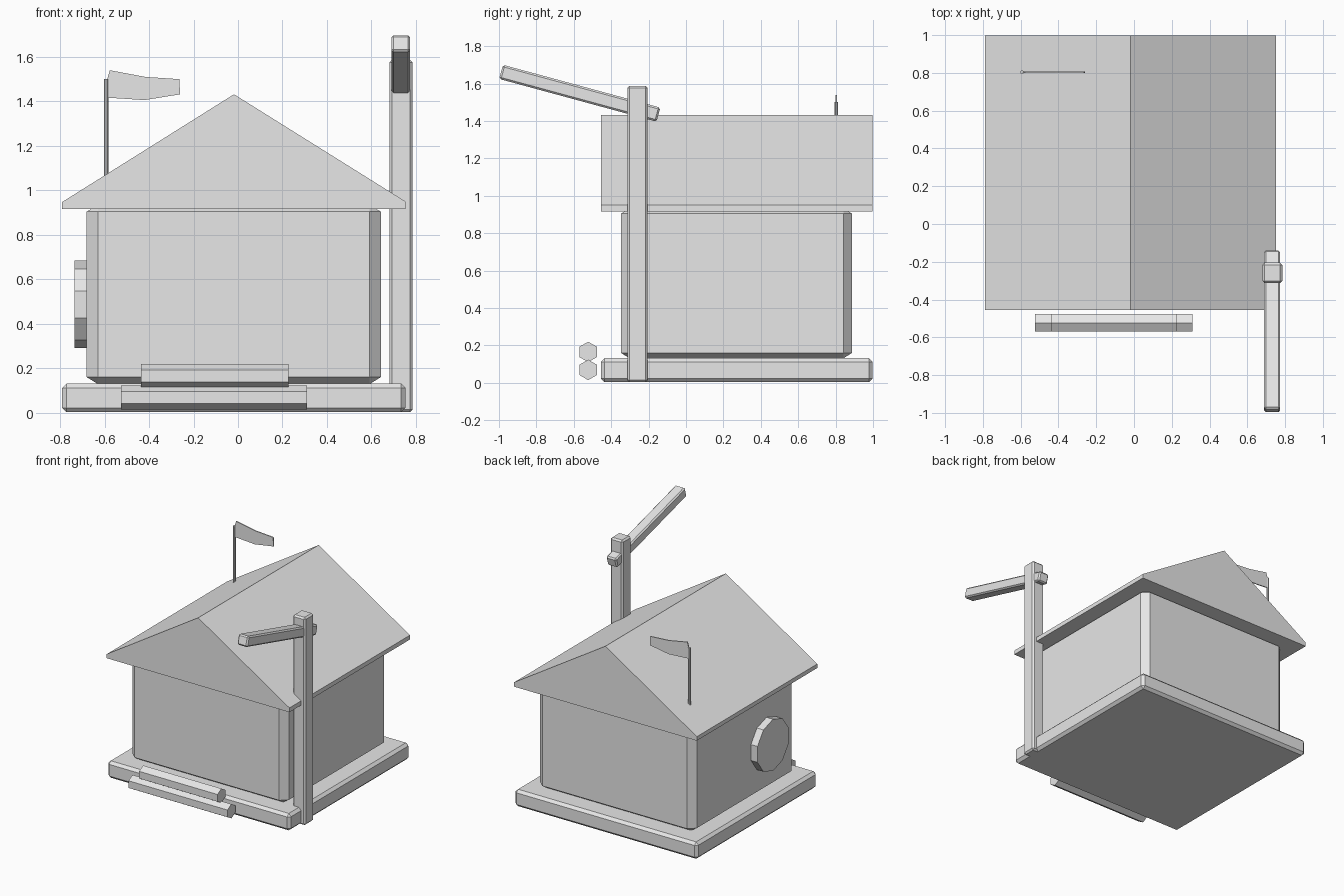
import bpy, bmesh, math
from mathutils import Matrix

if "Cube" in bpy.data.objects:
    bpy.data.objects.remove(bpy.data.objects["Cube"])

grey = bpy.data.materials.new("plain_grey")
grey.diffuse_color = (0.8, 0.8, 0.8, 1)
grey.use_nodes = True
grey.node_tree.nodes["Principled BSDF"].inputs["Base Color"].default_value = grey.diffuse_color


def finish(name, bm):
    bmesh.ops.recalc_face_normals(bm, faces=bm.faces)
    mesh = bpy.data.meshes.new(name)
    bm.to_mesh(mesh)
    bm.free()
    mesh.materials.append(grey)
    obj = bpy.data.objects.new(name, mesh)
    bpy.context.collection.objects.link(obj)
    return obj


def box(name, lo, hi, bevel, unit_bevel=False):
    """Chamfered box; unit_bevel stretches the chamfer along with the box."""
    size = [b - a for a, b in zip(lo, hi)]
    bm = bmesh.new()
    bmesh.ops.create_cube(bm, size=1)
    if not unit_bevel:
        bmesh.ops.scale(bm, vec=size, verts=bm.verts)
    bmesh.ops.bevel(bm, geom=bm.edges[:], offset=bevel, segments=1,
                    profile=0.5, affect='EDGES')
    if unit_bevel:
        bmesh.ops.scale(bm, vec=size, verts=bm.verts)
    obj = finish(name, bm)
    obj.location = [(a + b) / 2 for a, b in zip(lo, hi)]
    return obj


def extrude_xz(name, profile, y0, y1):
    """Solid from an x-z outline, extruded along y."""
    bm = bmesh.new()
    face = bm.faces.new([bm.verts.new((x, y0, z)) for x, z in profile])
    new = bmesh.ops.extrude_face_region(bm, geom=[face])["geom"]
    bmesh.ops.translate(bm, vec=(0, y1 - y0, 0),
                        verts=[v for v in new if isinstance(v, bmesh.types.BMVert)])
    return finish(name, bm)


def prism(name, sides, radius, length, centre, axis, turn=0):
    """Regular prism along x or z, one corner on y (x axis) plus turn."""
    bm = bmesh.new()
    bmesh.ops.create_cone(bm, cap_ends=True, segments=sides,
                          radius1=radius, radius2=radius, depth=length,
                          matrix=Matrix.Rotation(turn, 4, 'Z'))
    if axis == 'x':
        bmesh.ops.rotate(bm, matrix=Matrix.Rotation(math.pi / 2, 3, 'Y'),
                         verts=bm.verts)
    obj = finish(name, bm)
    obj.location = centre
    return obj


# Platform, house body and gable roof
box("platform", (-0.79, -0.455, 0.003), (0.753, 0.998, 0.132), 0.02)
box("house_body", (-0.68, -0.348, 0.13), (0.642, 0.888, 0.935), 0.038, True)
extrude_xz("roof", [(-0.79, 0.917), (0.753, 0.917), (0.753, 0.95),
                    (-0.018, 1.432), (-0.79, 0.948)], -0.455, 0.998)

# Post with a tilted arm
box("post", (0.68, -0.313, 0.003), (0.785, -0.205, 1.588), 0.012)
arm = box("arm", (0.689, -1.004, 1.509), (0.774, -0.132, 1.587), 0.01)
arm.rotation_euler.x = math.radians(-15.2)

# Stacked hexagonal logs in front
prism("lower_log", 6, 0.0545, 0.836, (-0.107, -0.523, 0.069), 'x', math.pi / 2)
prism("upper_log", 6, 0.0545, 0.662, (-0.105, -0.523, 0.165), 'x', math.pi / 2)

# Ten-sided disc on the left wall
prism("wall_disc", 10, 0.197, 0.075, (-0.6975, 0.0, 0.488), 'x', math.pi / 2)

# Flag on a thin pole
prism("flag_pole", 8, 0.01, 0.5, (-0.593, 0.803, 1.25), 'z')
extrude_xz("flag", [(-0.576, 1.54), (-0.416, 1.51), (-0.264, 1.5),
                    (-0.26, 1.432), (-0.42, 1.406), (-0.588, 1.417),
                    (-0.588, 1.5)], 0.8, 0.808)
